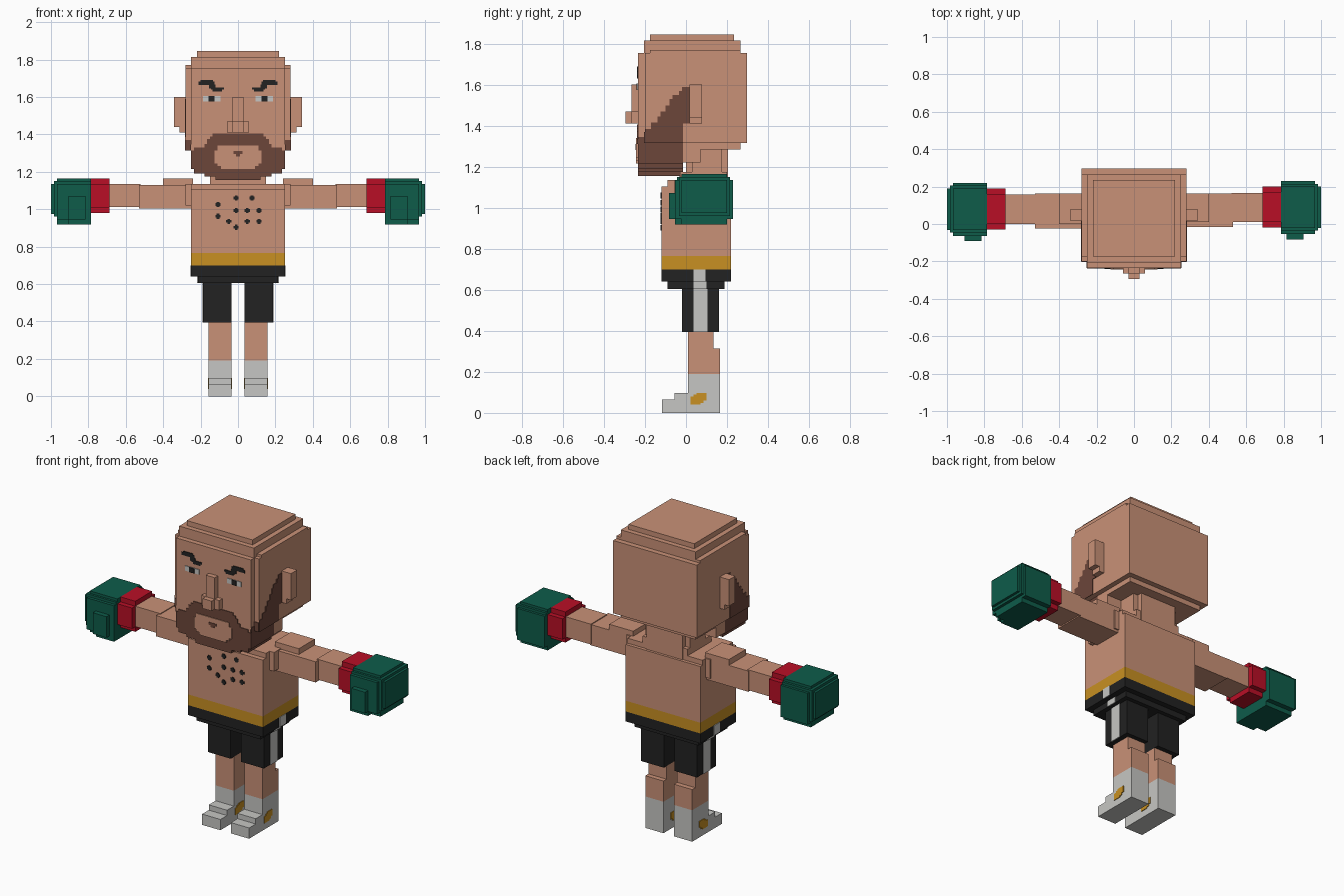
import bpy, bmesh

def srgb(h):
    v = [int(h[i:i + 2], 16) / 255 for i in (0, 2, 4)]
    return [c / 12.92 if c < 0.04045 else ((c + 0.055) / 1.055) ** 2.4 for c in v] + [1]

def material(name, h):
    m = bpy.data.materials.new(name)
    m.diffuse_color = srgb(h)
    return m

SKIN = material("skin", "C99177")
BROWN = material("beard_brown", "6C463A")
BLACK = material("black", "222222")
WHITE = material("off_white", "C6C6C3")
GOLD = material("gold", "C89022")
GREEN = material("glove_green", "0E5C4A")
RED = material("cuff_red", "B90F26")
T = 0.004  # thickness of painted plates

def finish(name, bm, mat):
    bmesh.ops.recalc_face_normals(bm, faces=bm.faces)
    me = bpy.data.meshes.new(name)
    bm.to_mesh(me)
    bm.free()
    me.materials.append(mat)
    ob = bpy.data.objects.new(name, me)
    bpy.context.collection.objects.link(ob)
    return ob

def boxes(name, mat, *items):
    """One object made of blocks, each (x0, x1, y0, y1, z0, z1)."""
    bm = bmesh.new()
    for x0, x1, y0, y1, z0, z1 in items:
        vs = bmesh.ops.create_cube(bm, size=1)["verts"]
        for v in vs:
            v.co = [(a + b) / 2 + c * abs(b - a)
                    for c, a, b in zip(v.co, (x0, y0, z0), (x1, y1, z1))]
    return finish(name, bm, mat)

def mirrored(s, *items):
    return [(*sorted((s * b[0], s * b[1])), *b[2:]) for b in items]

def plate(name, mat, pts, axis, pos, depth):
    """Thin outline plate facing along x or y, grown from pos by depth."""
    bm = bmesh.new()
    place = (lambda u, v: (pos, u, v)) if axis == "x" else (lambda u, v: (u, pos, v))
    f = bm.faces.new([bm.verts.new(place(u, v)) for u, v in pts])
    new = bmesh.ops.extrude_face_region(bm, geom=[f])["geom"]
    off = (depth, 0, 0) if axis == "x" else (0, depth, 0)
    bmesh.ops.translate(bm, vec=off, verts=[g for g in new if isinstance(g, bmesh.types.BMVert)])
    return finish(name, bm, mat)

def stairs(pts):
    """Turn a diagonal run into blocky steps."""
    out = [pts[0]]
    for a, b in zip(pts, pts[1:]):
        out += [(a[0], b[1]), b] if a[0] != b[0] and a[1] != b[1] else [b]
    return out

def symmetric(half):
    return half + [(-x, z) for x, z in reversed(half)]

# Head, crown steps and neck
boxes("head", SKIN,
      (-.28, .28, -.2, .297, 1.315, 1.755),
      (-.25, .25, -.235, .297, 1.315, 1.755),
      (-.25, .25, -.205, .265, 1.755, 1.815),
      (-.28, .28, -.175, .265, 1.755, 1.77),
      (-.22, .22, -.175, .235, 1.815, 1.845),
      (-.25, .25, -.015, .265, 1.285, 1.315),
      (-.25, .25, -.015, .07, 1.22, 1.285))
boxes("neck", SKIN, (-.12, .12, 0, .205, 1.1, 1.285), (-.15, .15, .03, .175, 1.1, 1.285),
      (-.15, .15, -.03, .2, 1.1, 1.175))
boxes("nose", SKIN, (-.03, .03, -.265, -.23, 1.41, 1.6), (-.06, .06, -.265, -.23, 1.41, 1.47),
      (-.03, .03, -.295, -.23, 1.41, 1.47))

# Beard: jaw block, front plate, mouth area and lips
boxes("beard_jaw", BROWN,
      (-.25, .25, -.235, -.015, 1.215, 1.315),
      (-.235, .235, -.235, -.015, 1.19, 1.215),
      (-.18, .18, -.235, -.015, 1.175, 1.19),
      (-.12, .12, -.235, -.015, 1.155, 1.175))
front = stairs([(.25, 1.31), (.25, 1.335), (.235, 1.315), (.18, 1.33), (.165, 1.35),
                (.15, 1.375), (.135, 1.39), (.115, 1.405)])
plate("beard_front", BROWN, symmetric(front), "y", -.235, -T)
mouth = stairs([(.09, 1.215), (.11, 1.23), (.125, 1.245), (.125, 1.29), (.11, 1.315), (.09, 1.34)])
plate("mouth_area", SKIN, symmetric(mouth), "y", -.235, -T * 2)
boxes("lips", BROWN, (-.025, .025, -.246, -.24, 1.295, 1.31), (-.012, .012, -.246, -.24, 1.283, 1.295))

# Chest marks
marks = [(-.01, 1.06), (.075, 1.06), (-.107, 1.025), (-.107, .963), (-.01, .993), (.05, .993),
         (.112, .993), (-.05, .935), (.05, .935), (.112, .935), (-.01, .903)]
bits = []
for x, z in marks:
    bits += [(x - .014, x + .014, -.124, -.118, z - .007, z + .007),
             (x - .007, x + .007, -.124, -.118, z - .014, z + .014)]
boxes("chest_marks", BLACK, *bits)

# Torso and shorts waist
boxes("torso", SKIN, (-.25, .25, -.12, .22, .765, 1.105), (-.25, .25, -.09, .2, 1.1, 1.135),
      (-.28, .28, -.055, .17, 1.02, 1.135))
boxes("gold_belt", GOLD, (-.25, .25, -.12, .22, .7, .765))
boxes("shorts_waist", BLACK, (-.25, .25, -.12, .22, .64, .7), (-.215, .215, -.09, .187, .605, .64))

for s, side in ((-1, "left"), (1, "right")):
    def part(name, mat, *items):
        return boxes(side + "_" + name, mat, *mirrored(s, *items))

    # Ear and sideburn
    part("ear", SKIN, (.27, .342, .018, .077, 1.44, 1.6), (.27, .312, .018, .077, 1.41, 1.44))
    burn = stairs([(-.2, 1.37), (-.17, 1.385), (-.14, 1.415), (-.125, 1.445), (-.1, 1.47),
                   (-.08, 1.5), (-.065, 1.53), (-.035, 1.55), (-.02, 1.57), (0, 1.59)])
    plate(side + "_sideburn", BROWN, [(-.2, 1.315)] + burn +
          [(.017, 1.59), (.017, 1.41), (-.015, 1.41), (-.015, 1.315)], "x", s * .28, s * T)
    part("sideburn_front", BROWN, (.25, .28, -.2 - T, -.2, 1.315, 1.37),
         (.25, .25 + T, -.235, -.2, 1.315, 1.345))

    # Eye and brow
    part("eye_white", WHITE, (.093, .187, -.235 - T, -.234, 1.575, 1.605))
    part("pupil", BLACK, (.125, .157, -.235 - T * 1.7, -.234, 1.575, 1.605))
    part("brow", BLACK, (.135, .2, -.235 - T, -.234, 1.67, 1.69),
         (.125, .212, -.235 - T, -.234, 1.665, 1.682),
         (.12, .155, -.235 - T, -.234, 1.645, 1.666),
         (.075, .145, -.235 - T, -.234, 1.64, 1.652),
         (.085, .135, -.235 - T, -.234, 1.63, 1.641))

    # Arm, cuff and boxing glove
    o = s * .005
    part("arm", SKIN, (.25, .53, -.02 + o, .162, 1.005, 1.13),
         (.24, .4, .005 + o, .162, 1.1, 1.165),
         (.52, .69, .005 + o, .162 + o, 1.012, 1.135))
    part("glove_cuff", RED, (.687, .787, -.025 + o, .195 + o, 1.01, 1.135),
         (.687, .787, .005 + o, .165 + o, .98, 1.165))
    part("glove", GREEN,
         (.785, .968, -.058 + o, .225 + o, .945, 1.135),
         (.785, .968, -.027 + o, .195 + o, .918, 1.165),
         (.785, 1.0, -.027 + o, .195 + o, .975, 1.135),
         (.785, .985, -.04 + o, .21 + o, .96, 1.15))
    part("glove_thumb", GREEN, (.815, .907, -.087 + o, 0, .945, 1.072),
         (.785, .907, -.058 + o, 0, .918, 1.072))

    # Shorts leg with side stripe
    part("shorts_leg", BLACK, (.035, .187, -.02, .162, .395, .61))
    part("shorts_stripe", WHITE, (.187, .187 + T, .037, .105, .395, .61),
         (.215, .215 + T, .037, .1, .605, .64), (.25, .25 + T, .037, .095, .64, .7))

    # Leg, boot and boot badge
    part("leg", SKIN, (.035, .157, .01, .135, .19, .395), (.035, .157, .01, .165, .19, .315))
    part("boot", WHITE, (.035, .157, .01, .165, 0, .19), (.035, .157, -.055, .01, 0, .097),
         (.035, .157, -.118, -.055, 0, .065))
    badge = stairs([(.022, .04), (.022, .065), (.037, .08), (.052, .09), (.068, .098)]) + \
        stairs([(.1, .098), (.1, .07), (.085, .06), (.07, .048), (.055, .04)])
    for x, d, where in ((.157, T, "outer"), (.035, -T, "inner")):
        plate(f"{side}_boot_badge_{where}", GOLD, badge, "x", s * x, s * d)
